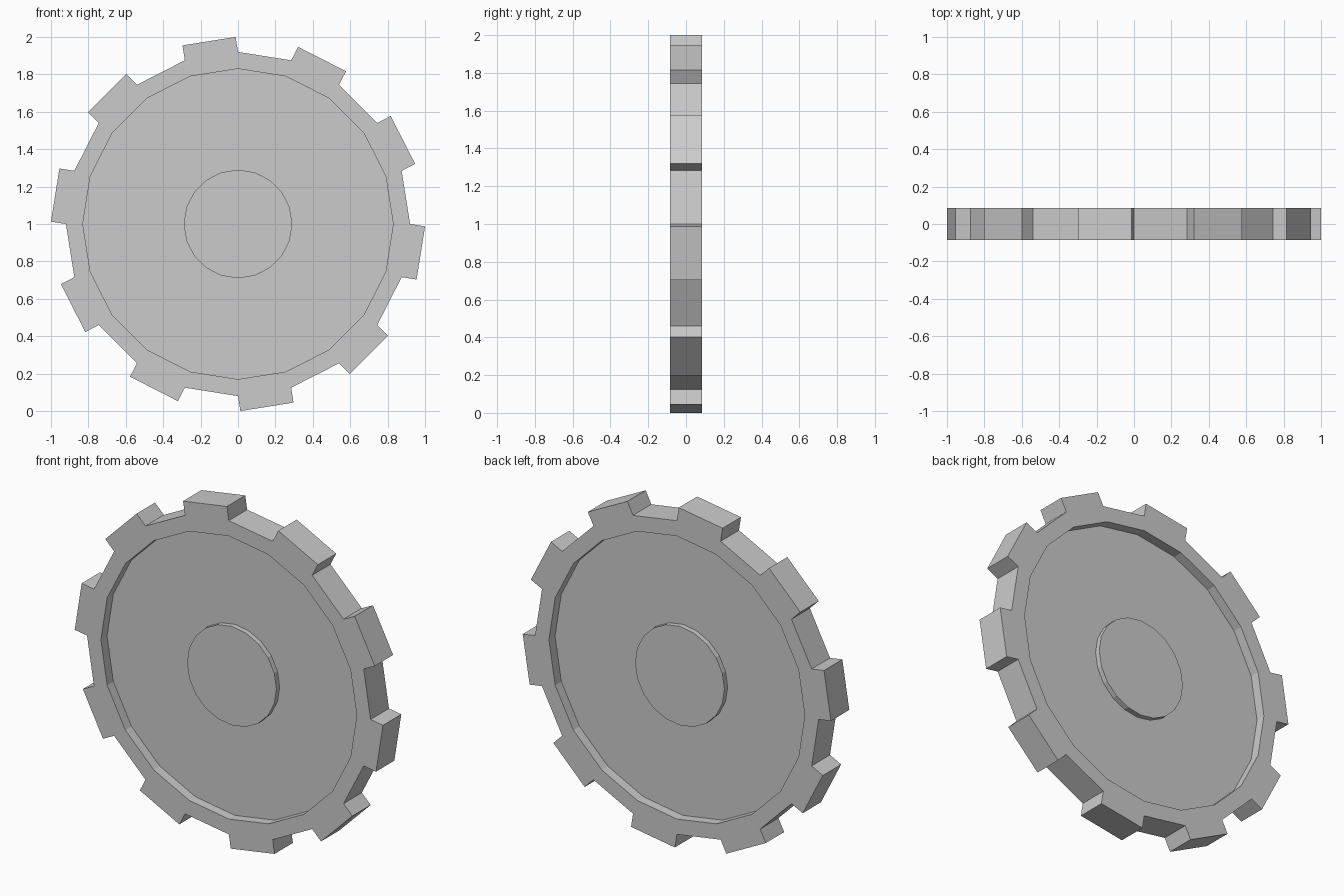
import bpy, bmesh
from math import cos, sin, tau

if "Cube" in bpy.data.objects:
    bpy.data.objects.remove(bpy.data.objects["Cube"])

SIDES = 20
TOOTH_HEIGHT = 0.081

# Half profile from the hub to the rim: (radius, distance from mid-plane)
half = [(0.29, 0.058), (0.29, 0.028), (0.83, 0.028), (0.83, 0.085), (0.92, 0.085)]
profile = [(r, -d) for r, d in half] + [(r, d) for r, d in reversed(half)]

bm = bmesh.new()

# Wheel body: rings of the profile joined by quads, closed by the hub faces
rings = [[bm.verts.new((r * cos(tau * i / SIDES), y, 1 + r * sin(tau * i / SIDES)))
          for i in range(SIDES)] for r, y in profile]
rim_faces = []
for k in range(len(rings) - 1):
    a, b = rings[k], rings[k + 1]
    for i in range(SIDES):
        j = (i + 1) % SIDES
        face = bm.faces.new((a[i], a[j], b[j], b[i]))
        if k == len(half) - 1:
            rim_faces.append(face)
bm.faces.new(rings[0])
bm.faces.new(rings[-1])
bmesh.ops.recalc_face_normals(bm, faces=bm.faces[:])

# Teeth: every second rim face pushed straight outward
for face in bmesh.ops.extrude_discrete_faces(bm, faces=rim_faces[1::2])["faces"]:
    face.normal_update()
    offset = face.normal.copy()
    centre = face.calc_center_median()
    if offset.x * centre.x + offset.z * (centre.z - 1) < 0:
        offset.negate()
    bmesh.ops.translate(bm, verts=face.verts[:], vec=offset * TOOTH_HEIGHT)
bmesh.ops.recalc_face_normals(bm, faces=bm.faces[:])

mesh = bpy.data.meshes.new("gear_wheel")
bm.to_mesh(mesh)
bm.free()
gear = bpy.data.objects.new("gear_wheel", mesh)
bpy.context.collection.objects.link(gear)
